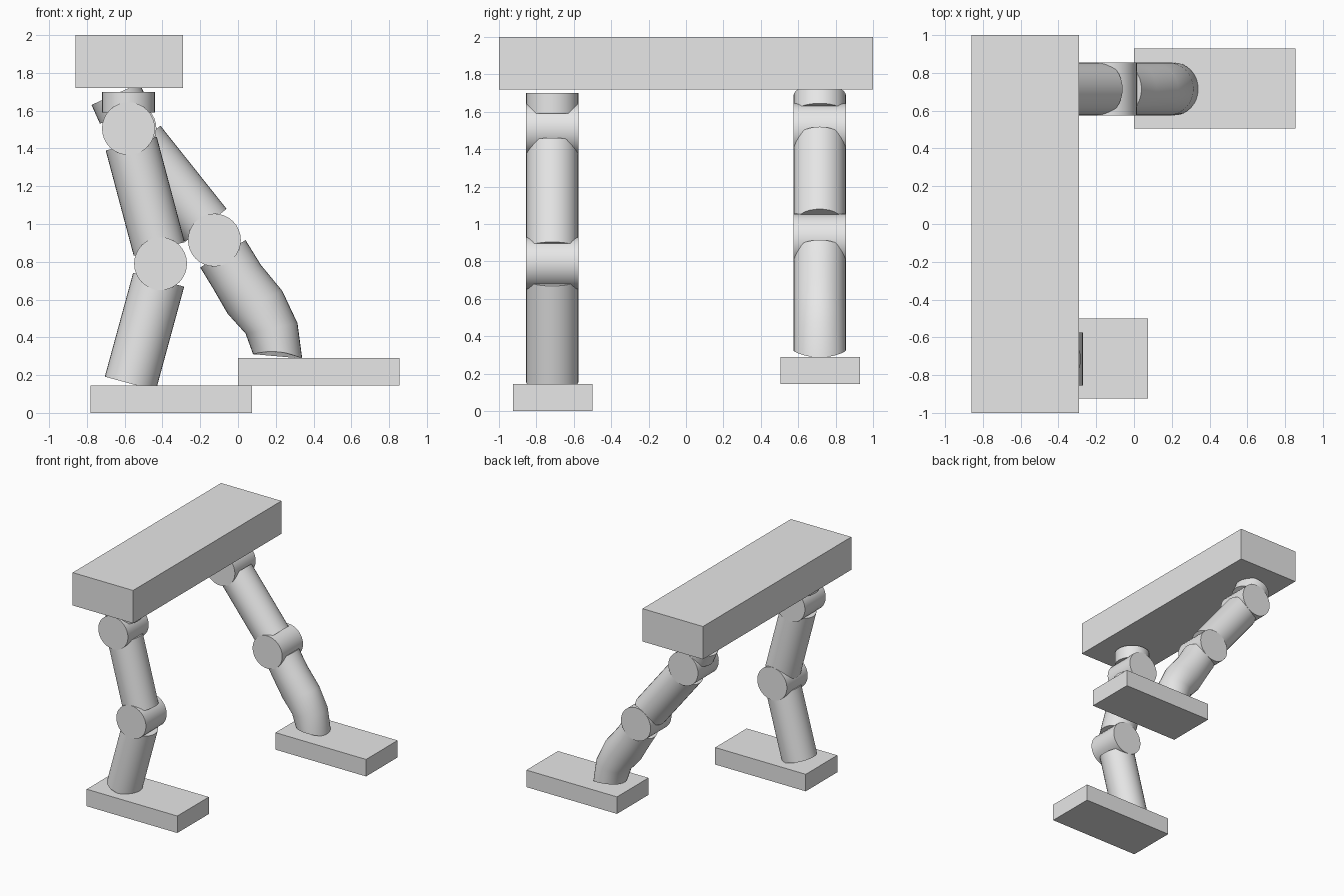
import bpy, bmesh, math
from mathutils import Vector

cube = bpy.data.objects.get("Cube")
if cube:
    bpy.data.objects.remove(cube, do_unlink=True)

grey = bpy.data.materials.new("plain_grey")
grey.use_nodes = True
color = (0.8, 0.8, 0.8, 1)
grey.diffuse_color = color
grey.node_tree.nodes["Principled BSDF"].inputs["Base Color"].default_value = color

R = 0.14      # radius of every limb and joint
SIDES = 32


def finish(name, bm, smooth=False):
    bmesh.ops.recalc_face_normals(bm, faces=bm.faces)
    mesh = bpy.data.meshes.new(name)
    bm.to_mesh(mesh)
    bm.free()
    mesh.materials.append(grey)
    obj = bpy.data.objects.new(name, mesh)
    bpy.context.collection.objects.link(obj)
    if smooth:
        bpy.ops.object.select_all(action='DESELECT')
        obj.select_set(True)
        bpy.context.view_layer.objects.active = obj
        bpy.ops.object.shade_smooth_by_angle(angle=math.radians(35))
    return obj


def box(name, low, high):
    bm = bmesh.new()
    bmesh.ops.create_cube(bm, size=1)
    for v in bm.verts:
        v.co = Vector([(a + b) / 2 + c * (b - a) for a, b, c in zip(low, high, v.co)])
    return finish(name, bm)


def rod(name, start, end):
    """Round rod between two points."""
    start, end = Vector(start), Vector(end)
    axis = end - start
    bm = bmesh.new()
    bmesh.ops.create_cone(bm, cap_ends=True, segments=SIDES, radius1=R, radius2=R, depth=axis.length)
    turn = axis.to_track_quat('Z', 'Y')
    for v in bm.verts:
        v.co = turn @ v.co + (start + end) / 2
    return finish(name, bm, True)


def joint(name, x, y, z):
    return rod(name, (x, y - R, z), (x, y + R, z))


def bent_limb(name, y, sections, arch):
    """Loft through sections given as left and right edge points; the last ring is arched."""
    bm = bmesh.new()
    rings = []
    for i, (left, right) in enumerate(sections):
        a = Vector((left[0], y, left[1]))
        b = Vector((right[0], y, right[1]))
        lift = arch if i == len(sections) - 1 else 0
        ring = []
        for k in range(SIDES):
            t = math.tau * k / SIDES
            co = (a + b) / 2 + (b - a) / 2 * math.cos(t)
            co += Vector((0, R * math.sin(t), lift * math.sin(t) ** 2))
            ring.append(bm.verts.new(co))
        rings.append(ring)
    for lower, upper in zip(rings, rings[1:]):
        for k in range(SIDES):
            n = (k + 1) % SIDES
            bm.faces.new((lower[k], lower[n], upper[n], upper[k]))
    bm.faces.new(rings[0])
    bm.faces.new(rings[-1])
    return finish(name, bm, True)


# Hip block
box("hip_block", (-0.86, -1, 1.72), (-0.29, 1, 2))

# Standing leg
y = -0.715
rod("right_hip_cap", (-0.58, y, 1.59), (-0.58, y, 1.70))
joint("right_hip_joint", -0.58, y, 1.505)
rod("right_thigh", (-0.565, y, 1.425), (-0.417, y, 0.868))
joint("right_knee_joint", -0.41, y, 0.79)
rod("right_shin", (-0.42, y, 0.705), (-0.57, y, 0.155))
box("right_foot", (-0.78, -0.925, 0), (0.075, -0.50, 0.145))

# Stepping leg
y = 0.715
rod("left_hip_cap", (-0.603, y, 1.588), (-0.648, y, 1.688))
joint("left_hip_joint", -0.572, y, 1.505)
rod("left_thigh", (-0.52, y, 1.433), (-0.17, y, 0.993))
joint("left_knee_joint", -0.125, y, 0.915)
bent_limb("left_shin", y, [
    ((-0.20, 0.77), (0.04, 0.915)),
    ((-0.13, 0.655), (0.12, 0.785)),
    ((-0.055, 0.525), (0.235, 0.645)),
    ((0.04, 0.42), (0.315, 0.475)),
    ((0.08, 0.31), (0.34, 0.287)),
], 0.025)
box("left_foot", (0, 0.505, 0.145), (0.855, 0.93, 0.29))
